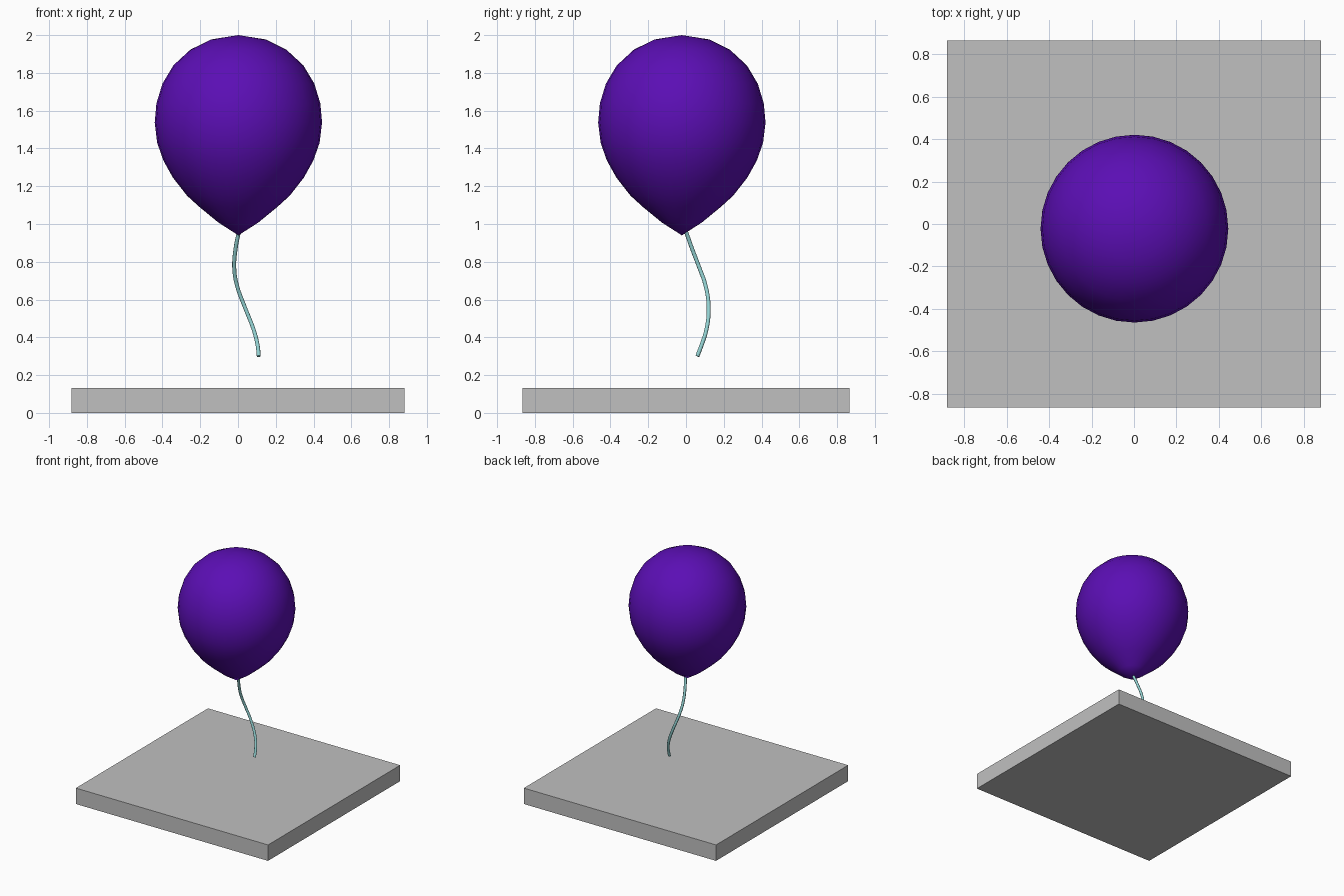
import bpy, bmesh, math

if "Cube" in bpy.data.objects:
    bpy.data.objects.remove(bpy.data.objects["Cube"])


def material(name, rgb):
    m = bpy.data.materials.new(name)
    m.diffuse_color = (*rgb, 1.0)
    m.use_nodes = True
    m.node_tree.nodes["Principled BSDF"].inputs["Base Color"].default_value = m.diffuse_color
    return m


purple = material("purple", (0.105, 0.0045, 0.46))
pale_teal = material("pale_teal", (0.29, 0.64, 0.64))
grey = material("grey", (0.53, 0.53, 0.53))


def add_object(name, data, mat):
    ob = bpy.data.objects.new(name, data)
    bpy.context.collection.objects.link(ob)
    data.materials.append(mat)
    return ob


# Balloon: teardrop profile (radius, height) revolved
profile = [(0.106, 1.008), (0.206, 1.09), (0.272, 1.15), (0.347, 1.246),
           (0.397, 1.336), (0.430, 1.43), (0.443, 1.537), (0.434, 1.638),
           (0.402, 1.743), (0.344, 1.84), (0.254, 1.923), (0.145, 1.977)]
SIDES = 32
CY = -0.022
bm = bmesh.new()
rings = []
for r, z in profile:
    rings.append([bm.verts.new((0.002 + r * math.cos(2 * math.pi * i / SIDES),
                                CY + r * math.sin(2 * math.pi * i / SIDES), z))
                  for i in range(SIDES)])
bottom = bm.verts.new((0.002, CY, 0.94))
top = bm.verts.new((0.002, CY, 2.0))
for i in range(SIDES):
    j = (i + 1) % SIDES
    for a, b in zip(rings, rings[1:]):
        bm.faces.new((a[i], a[j], b[j], b[i]))
    bm.faces.new((bottom, rings[0][j], rings[0][i]))
    bm.faces.new((top, rings[-1][i], rings[-1][j]))
for f in bm.faces:
    f.smooth = True
mesh = bpy.data.meshes.new("balloon")
bm.to_mesh(mesh)
bm.free()
add_object("balloon", mesh, purple)

# String: round tube along a wavy path
path = [(0.005, 0.0, 0.96), (-0.012, 0.03, 0.875), (-0.02, 0.07, 0.77),
        (-0.007, 0.102, 0.68), (0.036, 0.12, 0.56), (0.083, 0.108, 0.44),
        (0.104, 0.082, 0.357), (0.11, 0.06, 0.30)]
curve = bpy.data.curves.new("string", 'CURVE')
curve.dimensions = '3D'
curve.bevel_depth = 0.011
curve.bevel_resolution = 2
curve.resolution_u = 4
curve.use_fill_caps = True
spline = curve.splines.new('BEZIER')
spline.bezier_points.add(len(path) - 1)
for p, co in zip(spline.bezier_points, path):
    p.co = co
    p.handle_left_type = p.handle_right_type = 'AUTO'
add_object("string", curve, pale_teal)

# Base slab
bpy.ops.mesh.primitive_cube_add(size=1, location=(0, 0, 0.066))
slab = bpy.context.object
slab.name = "base_slab"
slab.scale = (1.764, 1.732, 0.132)
slab.data.materials.append(grey)
